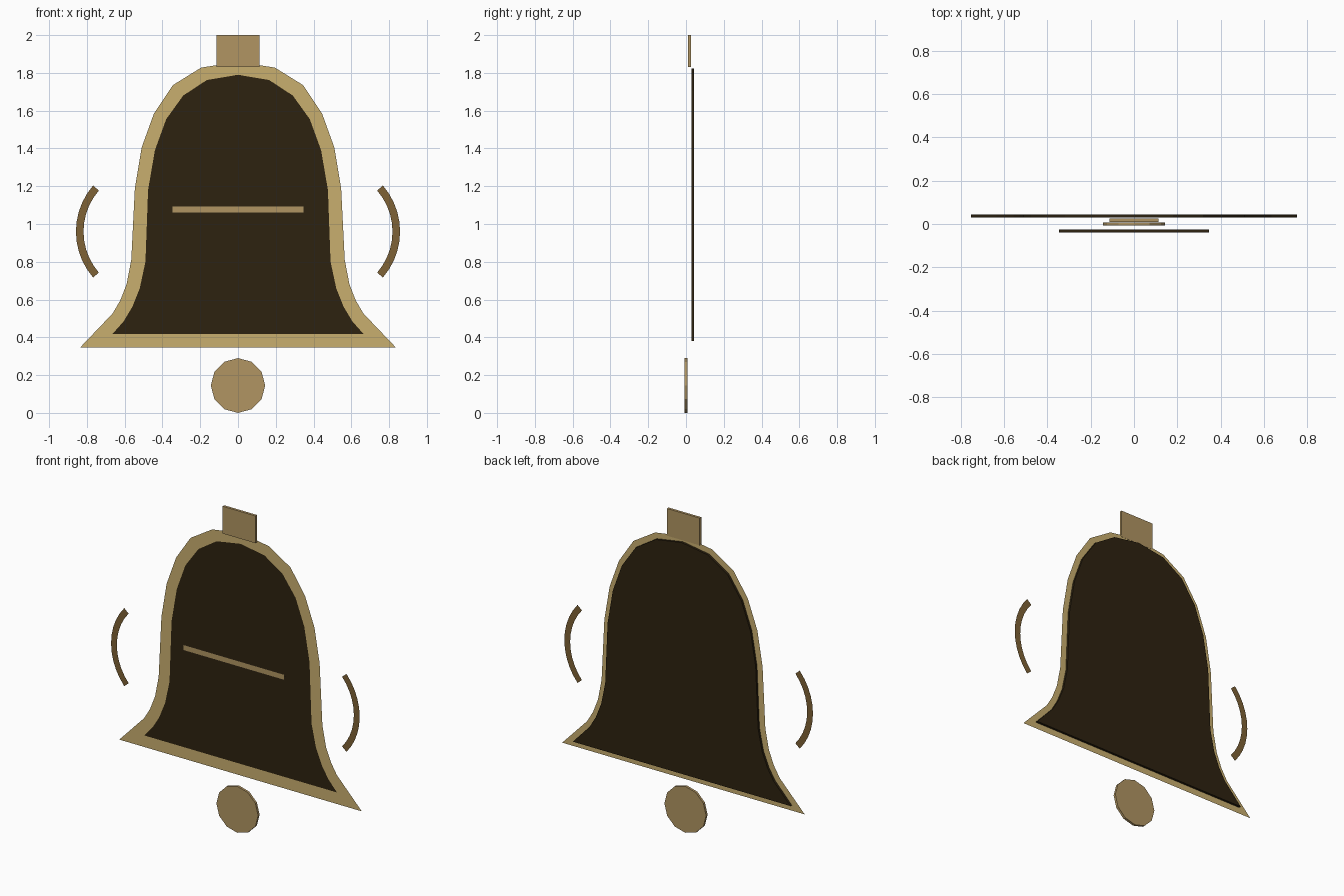
import bpy, bmesh, math

cube = bpy.data.objects.get("Cube")
if cube:
    bpy.data.objects.remove(cube, do_unlink=True)


def linear(c):
    c /= 255
    return c / 12.92 if c <= 0.04045 else ((c + 0.055) / 1.055) ** 2.4


def material(name, *rgb):
    m = bpy.data.materials.new(name)
    m.use_nodes = True
    col = (*[linear(c) for c in rgb], 1)
    m.diffuse_color = col
    m.node_tree.nodes["Principled BSDF"].inputs["Base Color"].default_value = col
    return m


GOLD = material("pale gold", 201, 175, 111)
TAN = material("tan", 177, 149, 98)
BROWN = material("brown", 126, 98, 54)
DARK = material("dark brown", 45, 34, 16)


def finish(name, bm, mat):
    me = bpy.data.meshes.new(name)
    bm.to_mesh(me)
    bm.free()
    me.materials.append(mat)
    ob = bpy.data.objects.new(name, me)
    bpy.context.collection.objects.link(ob)


def plate(name, outline, y, depth, mat):
    """Solid plate from an (x, z) outline, centred on y."""
    bm = bmesh.new()
    face = bm.faces.new([bm.verts.new((x, y - depth / 2, z)) for x, z in outline])
    ext = bmesh.ops.extrude_face_region(bm, geom=[face], use_keep_orig=True)
    moved = [v for v in ext["geom"] if isinstance(v, bmesh.types.BMVert)]
    bmesh.ops.translate(bm, verts=moved, vec=(0, depth, 0))
    bmesh.ops.recalc_face_normals(bm, faces=bm.faces)
    finish(name, bm, mat)


def ribbon(name, side_a, side_b, y, mat, closed=False):
    """Flat sheet between two matching (x, z) paths, facing the front."""
    bm = bmesh.new()
    a, b = [[bm.verts.new((x, y, z)) for x, z in s] for s in (side_a, side_b)]
    n = len(a)
    for i in range(n if closed else n - 1):
        j = (i + 1) % n
        f = bm.faces.new((a[i], a[j], b[j], b[i]))
        f.normal_update()
        if f.normal.y > 0:
            f.normal_flip()
    finish(name, bm, mat)


def mirrored(half):
    """Right half from rim to crown, then back down the other side."""
    return half + [(-x, z) for x, z in reversed(half[:-1])]


def rect(w, z0, z1):
    return [(-w, z0), (w, z0), (w, z1), (-w, z1)]


# Bell outline: outer and inner edges of the gold border
outer = mirrored([(.837, .345), (.665, .525), (.625, .592), (.59, .68), (.565, .81),
                  (.546, 1.19), (.51, 1.405), (.445, 1.585), (.345, 1.735),
                  (.195, 1.828), (0, 1.858)])
inner = mirrored([(.665, .417), (.605, .485), (.56, .56), (.52, .66), (.49, .80),
                  (.476, 1.18), (.44, 1.39), (.38, 1.555), (.29, 1.68),
                  (.165, 1.762), (0, 1.79)])
middle = [((a + c) / 2, (b + d) / 2) for (a, b), (c, d) in zip(outer, inner)]

plate("bell_panel", middle, .036, .014, DARK)
ribbon("bell_border", outer, inner, .025, GOLD, closed=True)

# Hanging lug and clapper
plate("top_lug", rect(.113, 1.83, 2), .018, .016, TAN)
disc = [(.144 * math.sin(k * math.tau / 12), .145 + .145 * math.cos(k * math.tau / 12))
        for k in range(12)]
plate("clapper", disc, 0, .015, TAN)

# Cross band with the thin strip behind it
ribbon("cross_band", [(-.35, 1.095), (.35, 1.095)], [(-.35, 1.058), (.35, 1.058)], -.043, TAN)
bm = bmesh.new()
bm.faces.new([bm.verts.new((x, y, 1.077)) for x, y in
              ((-.347, -.039), (.347, -.039), (.347, -.025), (-.347, -.025))])
finish("cross_band_core", bm, DARK)

# Ringing arcs at both sides
for side, name in ((1, "left_arc"), (-1, "right_arc")):
    angles = [math.radians(41) * (k / 5 - 1) for k in range(11)]
    edges = [[(side * (.487 + r * math.cos(t)), .96 + r * math.sin(t)) for t in angles]
             for r in (.331, .371)]
    ribbon(name, *edges, -.026, BROWN)
